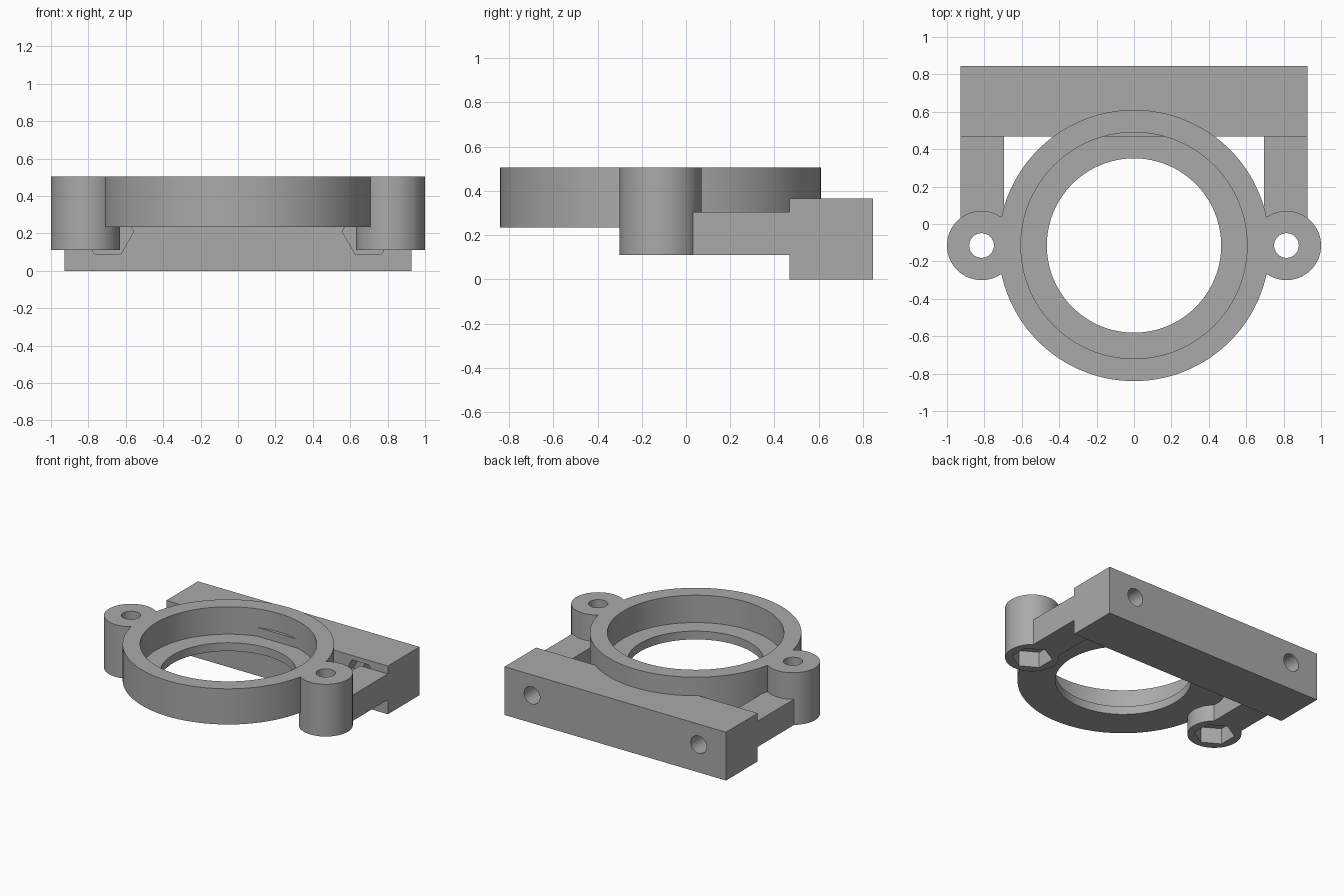
import bpy, math

if "Cube" in bpy.data.objects:
    bpy.data.objects.remove(bpy.data.objects["Cube"])

grey = bpy.data.materials.new("plain grey")
grey.diffuse_color = (0.4, 0.4, 0.4, 1)
grey.use_nodes = True
grey.node_tree.nodes["Principled BSDF"].inputs["Base Color"].default_value = grey.diffuse_color

RING_Y, EAR_X, BOLT_X, BOLT_Z = -0.115, 0.815, 0.697, 0.21
BAR_FRONT, BAR_BACK = 0.467, 0.845


def finish(ob, name):
    ob.name = name
    ob.data.materials.clear()
    ob.data.materials.append(grey)
    return ob


def cylinder(name, x, y, r, z0, z1, sides=96, turn=0):
    """Upright prism between two heights."""
    bpy.ops.mesh.primitive_cylinder_add(vertices=sides, radius=r, depth=z1 - z0,
                                        location=(x, y, (z0 + z1) / 2),
                                        rotation=(0, 0, turn))
    return finish(bpy.context.object, name)


def rod(name, x, z, r, y0, y1, sides=48, turn=0):
    """Prism lying along y."""
    bpy.ops.mesh.primitive_cylinder_add(vertices=sides, radius=r, depth=y1 - y0,
                                        location=(x, (y0 + y1) / 2, z),
                                        rotation=(math.pi / 2, turn, 0))
    return finish(bpy.context.object, name)


def box(name, x0, x1, y0, y1, z0, z1):
    bpy.ops.mesh.primitive_cube_add(size=1, location=((x0 + x1) / 2, (y0 + y1) / 2, (z0 + z1) / 2))
    ob = bpy.context.object
    ob.scale = (x1 - x0, y1 - y0, z1 - z0)
    bpy.ops.object.transform_apply(location=False, rotation=False, scale=True)
    return finish(ob, name)


def combine(target, tool, operation):
    mod = target.modifiers.new("combine", 'BOOLEAN')
    mod.operation, mod.solver, mod.object = operation, 'EXACT', tool
    bpy.context.view_layer.objects.active = target
    bpy.ops.object.modifier_apply(modifier=mod.name)
    bpy.data.objects.remove(tool)


# Ring with ears
bracket = cylinder("bearing_bracket", 0, RING_Y, 0.725, 0.235, 0.505, 160)
for s in (-1, 1):
    combine(bracket, cylinder("ear", s * EAR_X, RING_Y, 0.185, 0.11, 0.505), 'UNION')

# Stepped bore: wide seat above a narrower opening
combine(bracket, cylinder("seat_cutter", 0, RING_Y, 0.605, 0.298, 0.7, 128), 'DIFFERENCE')
combine(bracket, cylinder("opening_cutter", 0, RING_Y, 0.466, 0.1, 0.7, 128), 'DIFFERENCE')

# Rear mounting bar and the arms joining it to the ears
combine(bracket, box("mounting_bar", -0.927, 0.927, BAR_FRONT, BAR_BACK, 0, 0.365), 'UNION')
for s in (-1, 1):
    x0, x1 = sorted((s * 0.695, s * 0.927))
    combine(bracket, box("arm", x0, x1, RING_Y, BAR_FRONT + 0.05, 0.11, 0.305), 'UNION')

for s in (-1, 1):
    # Ear bolt hole with a hexagonal nut pocket underneath
    combine(bracket, cylinder("ear_hole", s * EAR_X, RING_Y, 0.066, 0, 0.7, 48), 'DIFFERENCE')
    combine(bracket, cylinder("ear_nut", s * EAR_X, RING_Y, 0.14, 0, 0.23, 6, 0), 'DIFFERENCE')
    # Bar bolt hole with a hexagonal nut pocket in its front face
    combine(bracket, rod("bar_hole", s * BOLT_X, BOLT_Z, 0.066, BAR_FRONT + 0.01, 1), 'DIFFERENCE')
    combine(bracket, rod("bar_nut", s * BOLT_X, BOLT_Z, 0.14, BAR_FRONT, BAR_FRONT + 0.12, 6, math.pi / 6),
            'DIFFERENCE')

# Smooth walls, crisp edges
bpy.ops.object.select_all(action='DESELECT')
bracket.select_set(True)
bpy.context.view_layer.objects.active = bracket
bpy.ops.object.shade_smooth_by_angle(angle=math.radians(30))
